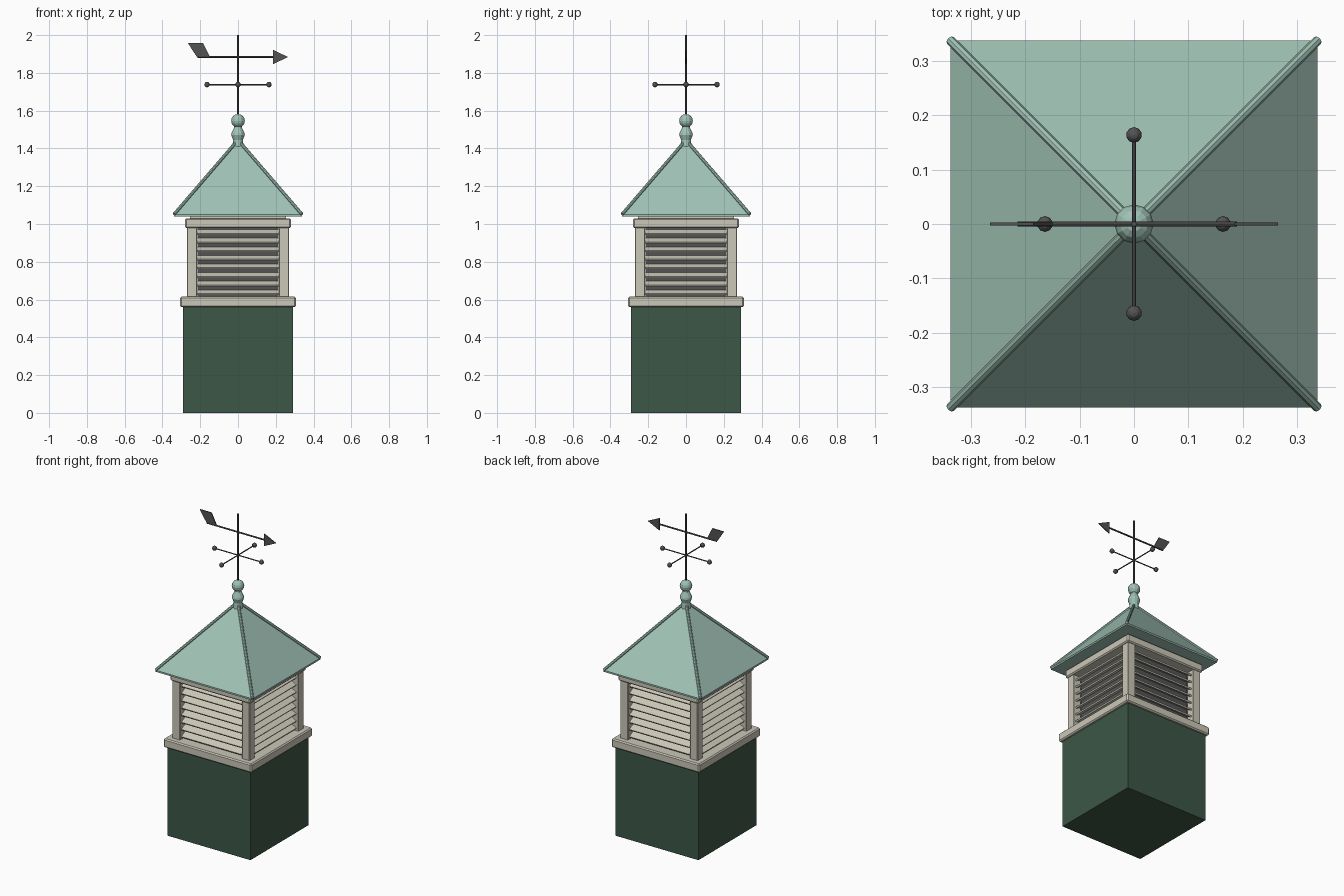
import bpy, bmesh, math
from mathutils import Vector, Matrix

if "Cube" in bpy.data.objects:
    bpy.data.objects.remove(bpy.data.objects["Cube"])


def material(name, rgb):
    lin = [((c / 255 + 0.055) / 1.055) ** 2.4 for c in rgb]
    m = bpy.data.materials.new(name)
    m.diffuse_color = (*lin, 1)
    m.use_nodes = True
    m.node_tree.nodes["Principled BSDF"].inputs["Base Color"].default_value = m.diffuse_color
    return m


GREEN = material("dark green", (60, 87, 70))
CREAM = material("cream trim", (203, 200, 184))
COPPER = material("weathered copper", (160, 194, 181))
IRON = material("dark iron", (84, 84, 84))


def finish(bm, name, mat, smooth=False):
    bmesh.ops.recalc_face_normals(bm, faces=bm.faces)
    me = bpy.data.meshes.new(name)
    bm.to_mesh(me)
    bm.free()
    me.materials.append(mat)
    for p in me.polygons:
        p.use_smooth = smooth
    ob = bpy.data.objects.new(name, me)
    bpy.context.collection.objects.link(ob)
    return ob


def add_box(bm, size, matrix):
    bmesh.ops.create_cube(bm, size=1, matrix=matrix @ Matrix.Diagonal((*size, 1)))


def block(name, half, z0, z1, mat, bevel=0, at=(0, 0)):
    bm = bmesh.new()
    add_box(bm, (2 * half, 2 * half, z1 - z0),
            Matrix.Translation((at[0], at[1], (z0 + z1) / 2)))
    if bevel:
        bmesh.ops.bevel(bm, geom=bm.edges[:], offset=bevel, segments=1, affect='EDGES')
    return finish(bm, name, mat)


def rod(name, a, b, r, mat, sides=8):
    a, b = Vector(a), Vector(b)
    d = b - a
    rot = d.to_track_quat('Z', 'Y').to_matrix().to_4x4()
    bm = bmesh.new()
    bmesh.ops.create_cone(bm, cap_ends=True, segments=sides, radius1=r, radius2=r,
                          depth=d.length, matrix=Matrix.Translation((a + b) / 2) @ rot)
    return finish(bm, name, mat)


def ball(name, at, r, mat, seg=12, rings=8):
    bm = bmesh.new()
    bmesh.ops.create_uvsphere(bm, u_segments=seg, v_segments=rings, radius=r,
                              matrix=Matrix.Translation(at))
    return finish(bm, name, mat)


def plate(name, pts, t, mat):
    # flat vane cut from an x-z outline
    bm = bmesh.new()
    f = bm.faces.new([bm.verts.new((x, -t / 2, z)) for x, z in pts])
    ext = bmesh.ops.extrude_face_region(bm, geom=[f])
    bmesh.ops.translate(bm, vec=(0, t, 0),
                        verts=[v for v in ext["geom"] if isinstance(v, bmesh.types.BMVert)])
    return finish(bm, name, mat)


# base and sill
block("base", 0.29, 0, 0.565, GREEN)
block("sill", 0.307, 0.56, 0.615, CREAM, 0.007)

# louvre stage: dark core, corner posts, slats
block("louvre_core", 0.215, 0.60, 1.0, IRON)
corners = [(-1, -1), (1, -1), (1, 1), (-1, 1)]
for i, (sx, sy) in enumerate(corners):
    block(f"corner_post_{i}", 0.027, 0.605, 0.99, CREAM, 0.003, (sx * 0.243, sy * 0.243))
for side, label in enumerate(("front", "right", "back", "left")):
    turn = Matrix.Rotation(side * math.pi / 2, 4, 'Z')
    bm = bmesh.new()
    for k in range(8):
        z = 0.638 + k * 0.0455
        add_box(bm, (0.445, 0.042, 0.009), turn @ Matrix.Translation((0, -0.236, z))
                @ Matrix.Rotation(math.radians(28), 4, 'X'))
    finish(bm, f"{label}_louvres", CREAM)

# frieze under the roof
block("frieze", 0.28, 0.978, 1.03, CREAM, 0.007)
block("soffit_block", 0.255, 1.02, 1.045, CREAM)

# pyramid roof with thin fascia
bm = bmesh.new()
low = [bm.verts.new((sx * 0.338, sy * 0.338, 1.04)) for sx, sy in corners]
up = [bm.verts.new((sx * 0.338, sy * 0.338, 1.05)) for sx, sy in corners]
apex = bm.verts.new((0, 0, 1.443))
bm.faces.new(low)
for i in range(4):
    j = (i + 1) % 4
    bm.faces.new((low[i], low[j], up[j], up[i]))
    bm.faces.new((up[i], up[j], apex))
finish(bm, "roof", COPPER)
for i, (sx, sy) in enumerate(corners):
    rod(f"hip_roll_{i}", (sx * 0.338, sy * 0.338, 1.052), (0, 0, 1.445), 0.009, COPPER)

# turned finial
profile = [(0.0, 1.41), (0.03, 1.41), (0.026, 1.445), (0.036, 1.472),
           (0.034, 1.482), (0.02, 1.512), (0.02, 1.53), (0.0, 1.53)]
bm = bmesh.new()
vs = [bm.verts.new((r, 0, z)) for r, z in profile]
es = [bm.edges.new(p) for p in zip(vs, vs[1:])]
bmesh.ops.spin(bm, geom=vs + es, cent=(0, 0, 0), axis=(0, 0, 1),
               angle=2 * math.pi, steps=12, use_merge=True)
bmesh.ops.remove_doubles(bm, verts=bm.verts, dist=1e-5)
finish(bm, "finial", COPPER)
ball("finial_ball", (0, 0, 1.546), 0.036, COPPER)

# weathervane
rod("vane_spindle", (0, 0, 1.56), (0, 0, 2.0), 0.005, IRON)
rod("compass_arm_x", (-0.165, 0, 1.738), (0.165, 0, 1.738), 0.0035, IRON)
rod("compass_arm_y", (0, -0.165, 1.738), (0, 0.165, 1.738), 0.0035, IRON)
for i, (x, y) in enumerate([(1, 0), (0, 1), (-1, 0), (0, -1)]):
    ball(f"compass_ball_{i}", (x * 0.164, y * 0.164, 1.738), 0.0145, IRON, 10, 6)
rod("arrow_shaft", (-0.215, 0, 1.884), (0.19, 0, 1.884), 0.005, IRON)
plate("arrow_head", [(0.185, 1.846), (0.265, 1.884), (0.185, 1.922)], 0.006, IRON)
plate("arrow_tail", [(-0.217, 1.884), (-0.148, 1.884), (-0.185, 1.957), (-0.265, 1.957)],
      0.006, IRON)
